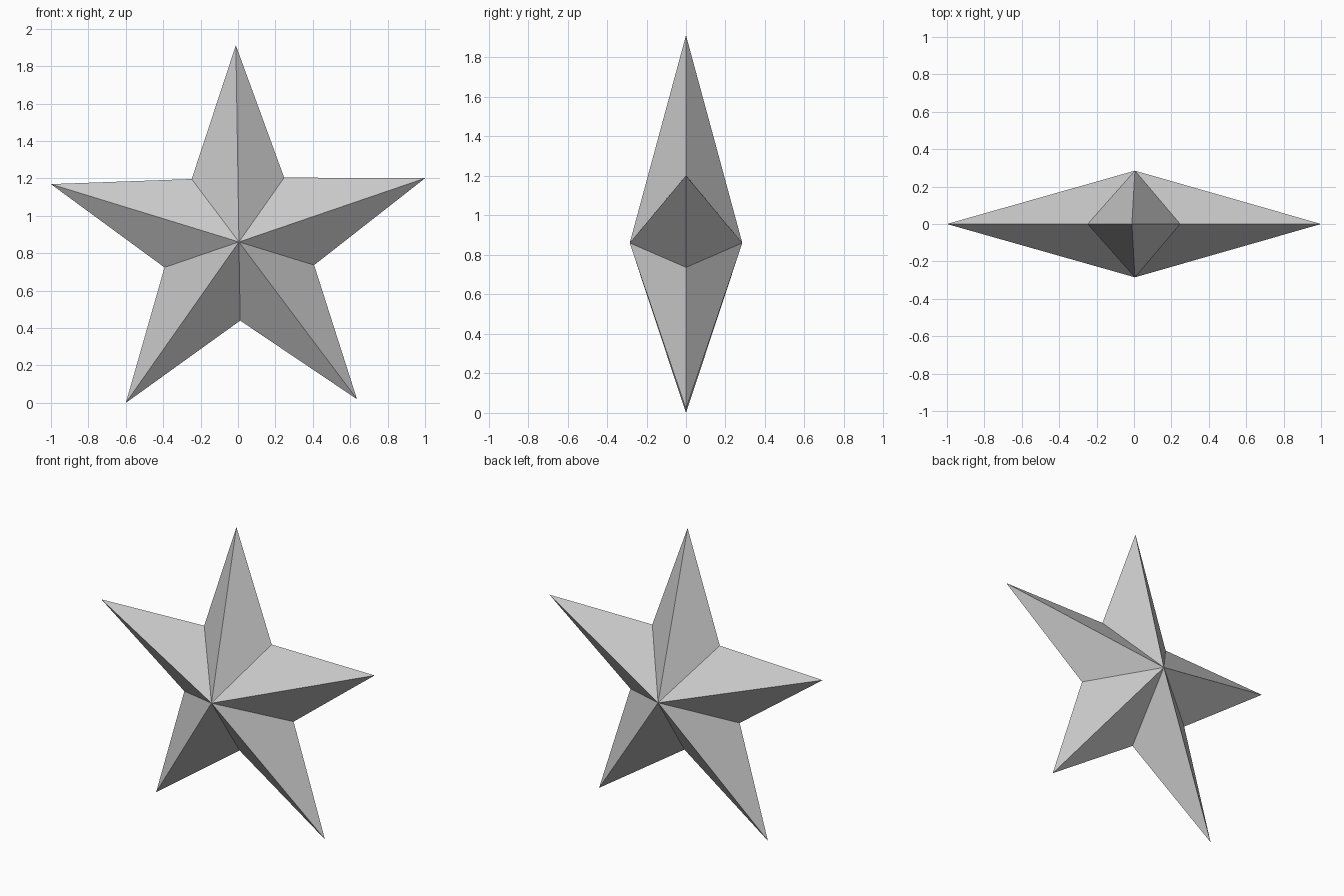
import bpy, bmesh
from math import cos, sin, radians

if "Cube" in bpy.data.objects:
    bpy.data.objects.remove(bpy.data.objects["Cube"])

OUTER, INNER, DEPTH = 1.0516, 0.4206, 0.285
TILT = 90.9                      # direction of the top point, in degrees
CX, CZ = 0.005, 0.8605           # star centre

bm = bmesh.new()

# Star outline: alternating tips and notches in the y = 0 plane
rim = []
for i in range(10):
    a = radians(TILT + 36 * i)
    r = INNER if i % 2 else OUTER
    rim.append(bm.verts.new((CX + r * cos(a), 0, CZ + r * sin(a))))

# Front and back peaks, fanned out to the outline
for y in (-DEPTH, DEPTH):
    peak = bm.verts.new((CX, y, CZ))
    for i in range(10):
        bm.faces.new((peak, rim[i], rim[(i + 1) % 10]))

bmesh.ops.recalc_face_normals(bm, faces=bm.faces)
mesh = bpy.data.meshes.new("star")
bm.to_mesh(mesh)
bm.free()
bpy.context.collection.objects.link(bpy.data.objects.new("star", mesh))
